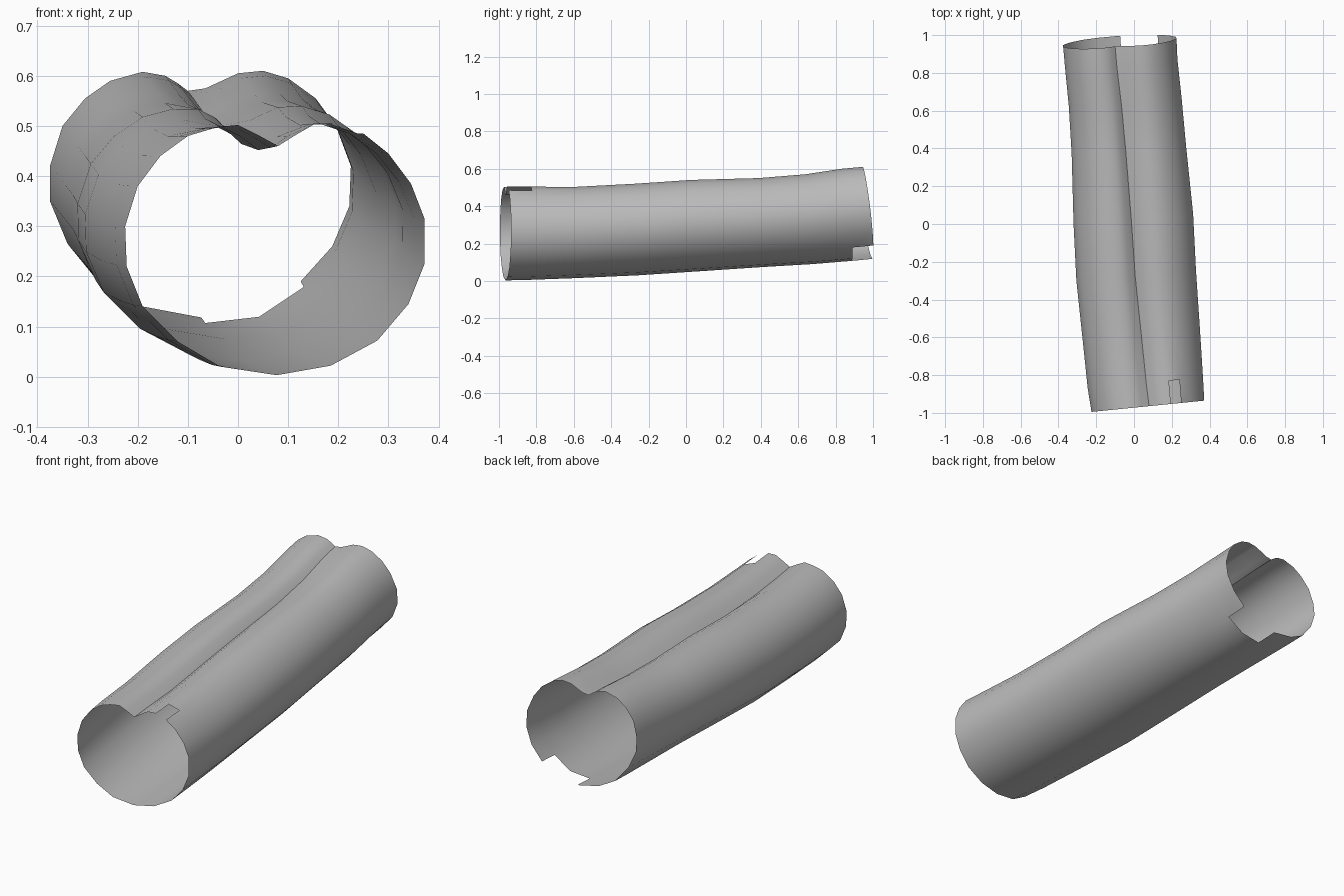
import bpy
import bmesh
import math

if "Cube" in bpy.data.objects:
    bpy.data.objects.remove(bpy.data.objects["Cube"], do_unlink=True)

# Grey sheet material
grey = bpy.data.materials.new("plain grey")
grey.use_nodes = True
colour = (0.5, 0.5, 0.5, 1.0)
grey.diffuse_color = colour
grey.node_tree.nodes["Principled BSDF"].inputs["Base Color"].default_value = colour

# End cross-sections (x, z), starting at the top crease and going round by -x
FRONT = [(.08, .46), (.04, .482), (0, .502), (-.05, .495), (-.10, .48), (-.155, .44),
         (-.20, .38), (-.225, .30), (-.222, .22), (-.19, .14), (-.12, .07), (-.035, .02),
         (.077, .003), (.185, .022), (.278, .072), (.34, .145), (.372, .225), (.372, .315),
         (.345, .385), (.30, .445), (.25, .485), (.195, .505), (.155, .505), (.115, .482)]
BACK = [(-.10, .57), (-.12, .585), (-.145, .60), (-.19, .608), (-.255, .59), (-.305, .555),
        (-.35, .50), (-.375, .42), (-.375, .35), (-.34, .265), (-.275, .185), (-.19, .14),
        (-.073, .118), (.035, .13), (.125, .19), (.188, .26), (.222, .34), (.225, .42),
        (.195, .50), (.155, .555), (.10, .595), (.05, .61), (0, .605), (-.065, .575)]

# Stations along the tube: y, x min, x max, z min, z max
STATIONS = [(-.965, -.225, .372, .003, .505), (-.84, -.245, .365, .006, .504),
            (-.60, -.27, .35, .015, .503), (-.27, -.305, .328, .03, .52),
            (.03, -.32, .313, .05, .54), (.40, -.33, .275, .075, .55),
            (.65, -.345, .252, .09, .57), (.855, -.365, .23, .107, .60),
            (.967, -.375, .225, .118, .61)]


def unit(profile):
    """Scale a profile into the unit square."""
    xs, zs = zip(*profile)
    return [((x - min(xs)) / (max(xs) - min(xs)), (z - min(zs)) / (max(zs) - min(zs)))
            for x, z in profile]


def ring(station):
    """Blend the end sections and fit them to the station, with a tilted plane."""
    y, x0, x1, z0, z1 = station
    t = (y - STATIONS[0][0]) / (STATIONS[-1][0] - STATIONS[0][0])
    points = []
    for i, ((fu, fv), (bu, bv)) in enumerate(zip(unit(FRONT), unit(BACK))):
        u, v = fu + (bu - fu) * t, fv + (bv - fv) * t
        if i == 0:
            v -= .03 * math.sin(math.pi * t)  # deeper crease mid-length
        x, z = x0 + u * (x1 - x0), z0 + v * (z1 - z0)
        tilt = (.10 - .03 * t) * (x - (x0 + x1) / 2) - .12 * t * (z - (z0 + z1) / 2)
        points.append((x, y + tilt, z))
    return points


# Tube skin, leaving out the top front notch and the bottom back notch
bm = bmesh.new()
rings = [[bm.verts.new(p) for p in ring(s)] for s in STATIONS]
count = len(FRONT)
last = len(STATIONS) - 2
for j in range(last + 1):
    for i in range(count):
        if (j == 0 and i == 20) or (j == last and i in (12, 13)):
            continue
        k = (i + 1) % count
        face = bm.faces.new((rings[j][i], rings[j + 1][i], rings[j + 1][k], rings[j][k]))
        face.smooth = True
bm.normal_update()

mesh = bpy.data.meshes.new("creased_tube")
bm.to_mesh(mesh)
bm.free()
mesh.materials.append(grey)
tube = bpy.data.objects.new("creased_tube", mesh)
bpy.context.collection.objects.link(tube)

# Smooth walls with a sharp crease
bpy.ops.object.select_all(action='DESELECT')
tube.select_set(True)
bpy.context.view_layer.objects.active = tube
bpy.ops.object.shade_smooth_by_angle(angle=math.radians(40))
